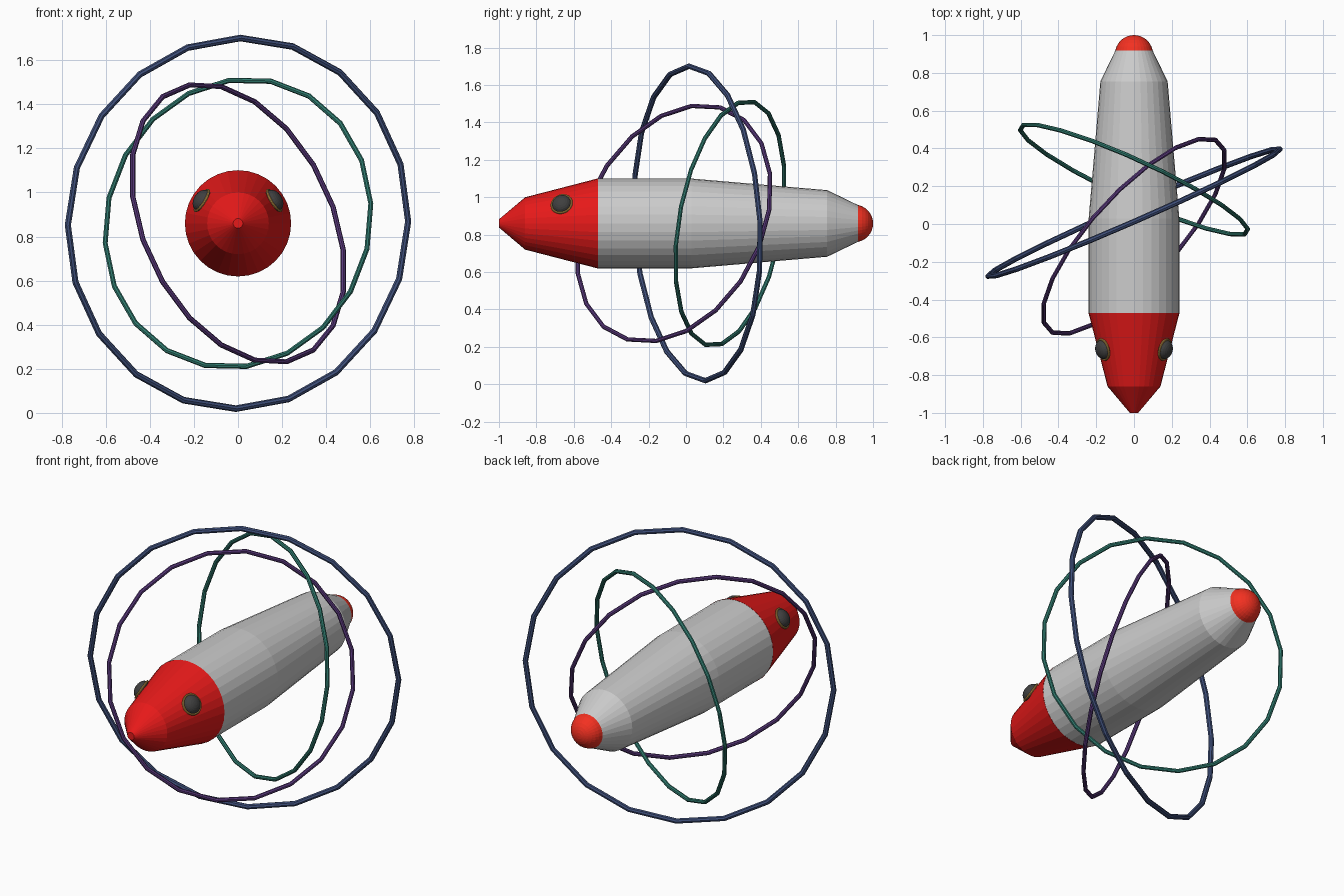
import bpy, bmesh
from math import cos, sin, pi, radians
from mathutils import Vector, Matrix

if "Cube" in bpy.data.objects:
    bpy.data.objects.remove(bpy.data.objects["Cube"])

ZC = 0.86   # height of the body axis


def material(name, rgb):
    m = bpy.data.materials.new(name)
    m.diffuse_color = (*rgb, 1)
    m.use_nodes = True
    m.node_tree.nodes["Principled BSDF"].inputs["Base Color"].default_value = m.diffuse_color
    return m


def finish(name, bm, mat=None):
    bmesh.ops.recalc_face_normals(bm, faces=bm.faces)
    me = bpy.data.meshes.new(name)
    bm.to_mesh(me)
    bm.free()
    ob = bpy.data.objects.new(name, me)
    bpy.context.collection.objects.link(ob)
    if mat:
        me.materials.append(mat)
    return ob


def lathe(name, profile, mat=None, sides=32):
    """Turn (y, radius) points around the body axis, with capped ends."""
    bm = bmesh.new()
    rings = [[bm.verts.new((r * cos(2 * pi * i / sides), y, ZC + r * sin(2 * pi * i / sides)))
              for i in range(sides)] for y, r in profile]
    for a, b in zip(rings, rings[1:]):
        for i in range(sides):
            j = (i + 1) % sides
            bm.faces.new((a[i], a[j], b[j], b[i]))
    bm.faces.new(rings[0])
    bm.faces.new(rings[-1])
    return finish(name, bm, mat)


def torus(name, centre, normal, start, R, r, mat, segs=20, sides=8):
    """Torus with one segment joint lying in the start direction."""
    n = Vector(normal).normalized()
    u = Vector(start)
    u = (u - n * u.dot(n)).normalized()
    v = n.cross(u)
    bm = bmesh.new()
    rings = []
    for i in range(segs):
        a = 2 * pi * i / segs
        d = u * cos(a) + v * sin(a)
        rings.append([bm.verts.new(Vector(centre) + d * (R + r * cos(b)) + n * r * sin(b))
                      for b in (2 * pi * k / sides for k in range(sides))])
    for i in range(segs):
        p, q = rings[i], rings[(i + 1) % segs]
        for k in range(sides):
            m = (k + 1) % sides
            bm.faces.new((p[k], p[m], q[m], q[k]))
    return finish(name, bm, mat)


red = material("red", (0.8, 0.01, 0.01))
bright_red = material("bright_red", (0.9, 0.03, 0.015))
dark = material("dark", (0.05, 0.05, 0.05))
gold = material("gold", (0.6, 0.35, 0.08))
navy = material("navy", (0.05, 0.08, 0.2))
teal = material("teal", (0.03, 0.2, 0.16))
purple = material("purple", (0.1, 0.04, 0.2))

# Fuselage, nose and domed tail
lathe("body", [(-0.47, 0.24), (0.03, 0.24), (0.755, 0.178), (0.92, 0.098)])
lathe("nose", [(-1.0, 0.022), (-0.86, 0.14), (-0.47, 0.241)], red)
lathe("tail_cap", [(0.9 + 0.1 * sin(radians(a)), 0.1 * cos(radians(a)) + 0.0005)
                   for a in (0, 12, 24, 36, 48, 60, 70, 80, 90)], bright_red)

# Eyes: flattened domes with a thin rim, one per side
for side, label in ((1, "right"), (-1, "left")):
    n = Vector((side * cos(radians(32)), -0.25, sin(radians(32)))).normalized()
    c = Vector((side * 0.164, -0.665, ZC + 0.104))
    bm = bmesh.new()
    bmesh.ops.create_uvsphere(bm, u_segments=24, v_segments=12, radius=1,
                              matrix=Matrix.Translation(c)
                              @ n.to_track_quat('Z', 'Y').to_matrix().to_4x4()
                              @ Matrix.Diagonal((0.052, 0.052, 0.036, 1)))
    finish("eye_" + label, bm, dark)
    torus("eye_rim_" + label, c, n, (0, 1, 0), 0.055, 0.006, gold, segs=24)

# Three tilted orbit rings; each start is a joint seen at the top of the ring
for name, y, n, top, R, r, mat in (
        ("outer_ring", 0.06, (0.436, -1, -0.057), (0.01, 0.84), 0.842, 0.015, navy),
        ("rear_ring", 0.235, (-0.46, -1, 0.174), (-0.04, 0.66), 0.663, 0.012, teal),
        ("front_ring", -0.065, (0.694, -0.636, 0.338), (-0.22, 0.63), 0.672, 0.012, purple)):
    start = (top[0], -(n[0] * top[0] + n[2] * top[1]) / n[1], top[1])
    torus(name, (0, y, ZC), n, start, R, r, mat)
